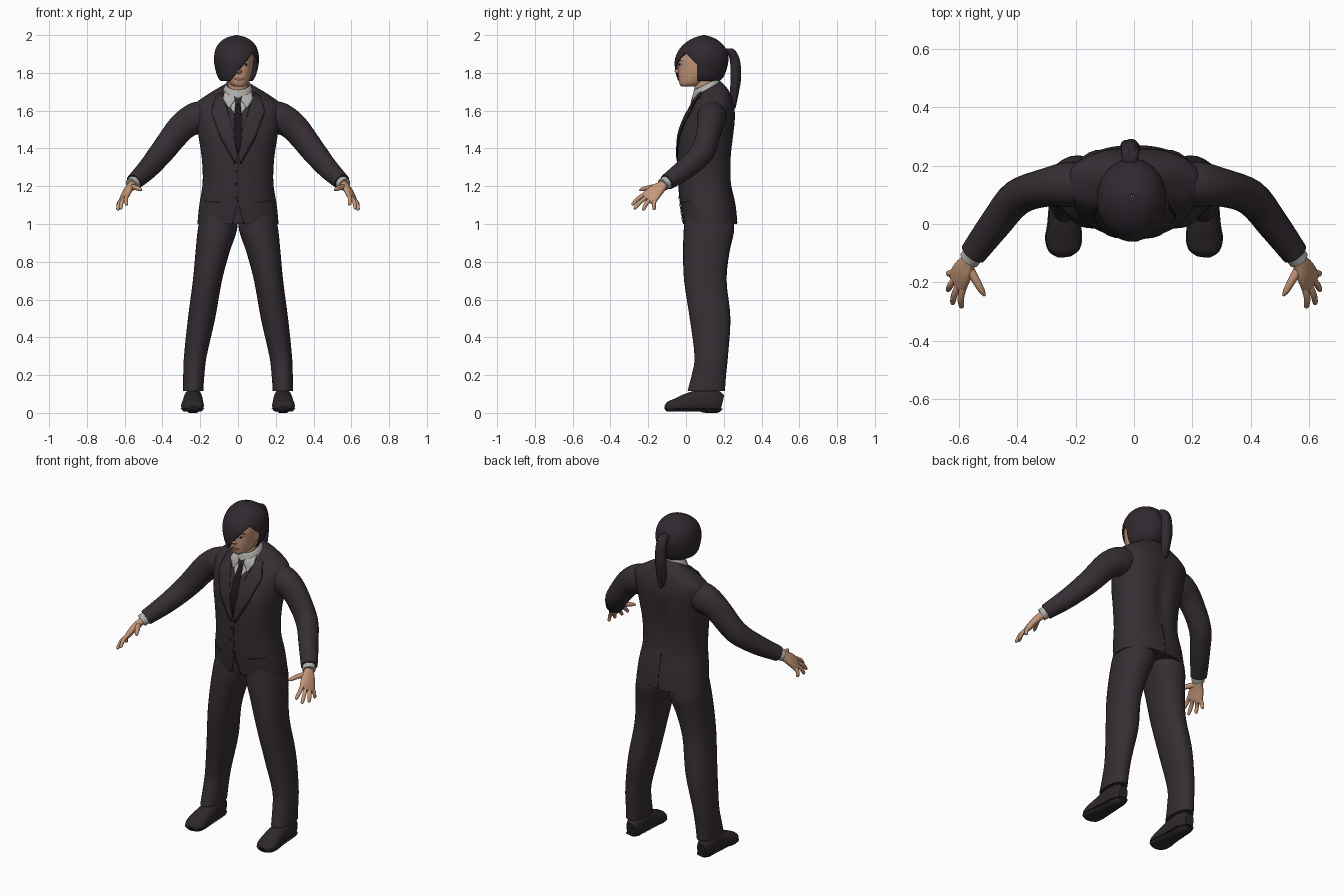
import bpy, bmesh, math
from mathutils import Vector
from mathutils.bvhtree import BVHTree

if "Cube" in bpy.data.objects:
    bpy.data.objects.remove(bpy.data.objects["Cube"])


def material(name, r, g, b):
    m = bpy.data.materials.new(name)
    m.use_nodes = True
    m.diffuse_color = (r, g, b, 1)
    bsdf = m.node_tree.nodes["Principled BSDF"]
    bsdf.inputs["Base Color"].default_value = (r, g, b, 1)
    bsdf.inputs["Roughness"].default_value = 0.8
    return m


SUIT = material("dark plum suit", .036, .027, .034)
HAIR = material("dark hair", .03, .022, .029)
SHOE = material("dark leather", .026, .02, .024)
SEAM = material("black trim", .01, .008, .01)
SKIN = material("skin", .56, .31, .19)
LIPS = material("lips", .36, .15, .1)
SHIRT = material("grey shirt", .43, .43, .41)
EYE = material("eye white", .6, .55, .5)


def finish(name, bm, mat, mirror=False, thickness=0):
    """Turn a bmesh into a smooth shaded object."""
    bmesh.ops.recalc_face_normals(bm, faces=bm.faces)
    mesh = bpy.data.meshes.new(name)
    bm.to_mesh(mesh)
    bm.free()
    mesh.materials.append(mat)
    ob = bpy.data.objects.new(name, mesh)
    bpy.context.collection.objects.link(ob)
    bpy.ops.object.select_all(action='DESELECT')
    ob.select_set(True)
    bpy.context.view_layer.objects.active = ob
    bpy.ops.object.shade_smooth_by_angle(angle=math.radians(45))
    if thickness:
        solid = ob.modifiers.new("thickness", 'SOLIDIFY')
        solid.thickness = thickness
    if mirror:
        mod = ob.modifiers.new("mirror", 'MIRROR')
        mod.use_mirror_merge = False
    return ob


def upright(rows):
    """Level rings from (z, x, half width, front y, back y, tilt)."""
    return [(Vector((x, (f + b) / 2, z)), Vector((r, 0, 0)), Vector((0, (b - f) / 2, tilt)))
            for z, x, r, f, b, tilt in rows]


def along(rows, hint=None):
    """Rings square to a path of (x, y, z, side radius, upper radius)."""
    pts = [Vector(r[:3]) for r in rows]
    out = []
    for i, r in enumerate(rows):
        t = (pts[min(i + 1, len(pts) - 1)] - pts[max(i - 1, 0)]).normalized()
        u = Vector(hint) if hint else Vector((0, 0, 1)).cross(t)
        u = (u - t * u.dot(t)).normalized()
        out.append((pts[i], u * r[3], t.cross(u) * r[4]))
    return out


def blend(a, b, c, d, t):
    return (b * 2 + (c - a) * t + (a * 2 - b * 5 + c * 4 - d) * t**2
            + (b * 3 - a - c * 3 + d) * t**3) / 2


def loft(rings, n=32, power=2, steps=4, caps=True):
    """Skin smoothly interpolated superellipse rings."""
    bm = bmesh.new()
    last = len(rings) - 1
    full = []
    for i in range(last):
        four = [rings[max(0, min(last, k))] for k in range(i - 1, i + 3)]
        for s in range(steps):
            full.append([blend(*(q[j] for q in four), s / steps) for j in range(3)])
    full.append(rings[last])
    loops = []
    for c, u, v in full:
        loop = []
        for k in range(n):
            a = 2 * math.pi * k / n
            ca, sa = [math.copysign(abs(f(a)) ** (2 / power), f(a)) for f in (math.cos, math.sin)]
            loop.append(bm.verts.new(c + u * ca + v * sa))
        loops.append(loop)
    for lo, hi in zip(loops, loops[1:]):
        for k in range(n):
            j = (k + 1) % n
            bm.faces.new((lo[k], lo[j], hi[j], hi[k]))
    if caps:
        bm.faces.new(loops[0])
        bm.faces.new(loops[-1])
    return bm


def plate(name, outline, mat, tree, lift=.003, side=-1, mirror=False):
    """Lay a thin flat x-z outline onto the front or back of a body."""
    bm = bmesh.new()
    face = bm.faces.new([bm.verts.new((x, side, z)) for x, z in outline])
    bmesh.ops.triangulate(bm, faces=[face])
    bmesh.ops.subdivide_edges(bm, edges=bm.edges, cuts=5, use_grid_fill=True)
    for v in bm.verts:
        hit, normal, _, _ = tree.ray_cast(v.co, Vector((0, -side, 0)))
        if hit is None:
            hit, normal, _, _ = tree.find_nearest(Vector((v.co.x, .1 + side * .1, v.co.z)))
        v.co = hit + normal * lift
    return finish(name, bm, mat, mirror, .002)


def tree_of(ob):
    bm = bmesh.new()
    bm.from_mesh(ob.data)
    tree = BVHTree.FromBMesh(bm)
    bm.free()
    return tree


# Jacket body with a hollow down the spine
bm = loft(upright([
    (1.0, 0, .215, -.015, .27, 0), (1.1, 0, .205, -.03, .262, 0), (1.22, 0, .187, -.04, .242, 0),
    (1.35, 0, .192, -.045, .243, 0), (1.47, 0, .21, -.04, .255, 0), (1.57, 0, .225, -.005, .262, 0),
    (1.635, 0, .225, .03, .252, .01), (1.68, 0, .16, .035, .225, .03),
    (1.715, 0, .085, .045, .185, .04)]), n=64, power=2.3)
for v in bm.verts:
    if v.co.y > .13 and v.co.z > 1.05:
        v.co.y -= .018 * math.exp(-(v.co.x / .04) ** 2) * math.exp(-((v.co.z - 1.38) / .18) ** 2)
jacket = finish("jacket_body", bm, SUIT)
body = tree_of(jacket)

# Sleeves, cuffs and trousers
finish("sleeves", loft(along([
    (.14, .14, 1.58, .07, .075), (.22, .135, 1.56, .078, .085), (.3, .125, 1.51, .066, .075),
    (.4, .09, 1.385, .062, .066), (.475, 0, 1.295, .055, .056), (.55, -.1, 1.222, .046, .043)])),
    SUIT, True)
finish("shirt_cuffs", loft(along([
    (.54, -.09, 1.23, .036, .036), (.564, -.122, 1.208, .036, .034)])), SHIRT, True)
finish("trouser_legs", loft(upright([
    (1.06, .1, .095, 0, .24, 0), (.97, .109, .104, -.012, .255, 0), (.85, .135, .09, -.015, .23, 0),
    (.7, .162, .077, -.01, .215, 0), (.5, .193, .072, .02, .235, 0), (.3, .226, .06, .045, .222, 0),
    (.2, .234, .056, .03, .212, 0), (.115, .238, .054, .008, .206, 0)]), power=2.2), SUIT, True)

# Shoes: one shape clamped into upper, sole and heel
SHOE_PATH = [(.238, .192, .05, .028, .045), (.238, .15, .06, .045, .065), (.238, .08, .065, .05, .06),
             (.239, 0, .05, .055, .05), (.241, -.05, .037, .06, .04), (.24, -.09, .03, .05, .03),
             (.238, -.11, .024, .024, .014)]
for name, low, high, grow, rear in (("shoe_uppers", .02, 1, 1, False), ("shoe_soles", .008, .022, 1.06, False),
                                    ("shoe_heels", 0, .022, 1.04, True)):
    bm = loft(along(SHOE_PATH[:3] if rear else SHOE_PATH), power=2.3)
    for v in bm.verts:
        v.co.z = max(low, min(high, v.co.z))
        v.co.x = .239 + (v.co.x - .239) * grow
    finish(name, bm, SHOE, True)

# Hands: palm, four fingers and a thumb
SPREAD = Vector((.45, .72, -.41))
finish("palms", loft(along([
    (.55, -.105, 1.22, .026, .022), (.565, -.125, 1.203, .028, .021), (.585, -.16, 1.175, .042, .02),
    (.603, -.195, 1.138, .047, .016), (.608, -.207, 1.127, .04, .01)], SPREAD), n=24, power=2.4), SKIN, True)
knuckle = Vector((.601, -.192, 1.142))
TIPS = {"index": (.59, -.287, 1.1), "middle": (.622, -.275, 1.078),
        "ring": (.638, -.228, 1.072), "little": (.635, -.168, 1.075)}
for i, (name, tip) in enumerate(TIPS.items()):
    base, tip = knuckle + SPREAD * (i - 1.5) * .024, Vector(tip)
    mid = base.lerp(tip, .5) + Vector((.006, -.003, .005))
    rows = [(*base, .012, .012), (*mid, .011, .011), (*mid.lerp(tip, .8), .009, .009), (*tip, .003, .003)]
    finish(name + "_fingers", loft(along(rows), n=12), SKIN, True)
finish("thumbs", loft(along([
    (.572, -.14, 1.195, .018, .018), (.543, -.19, 1.193, .014, .014),
    (.522, -.228, 1.185, .011, .011), (.511, -.246, 1.179, .004, .004)]), n=12), SKIN, True)

# Neck and head
finish("neck", loft(upright([
    (1.6, 0, .055, .06, .17, 0), (1.72, 0, .054, .045, .165, 0), (1.82, 0, .056, .03, .17, 0)])), SKIN)
head = finish("head", loft(upright([
    (1.727, .004, .022, -.022, .04, 0), (1.74, .004, .045, -.034, .08, 0), (1.78, 0, .068, -.041, .15, 0),
    (1.83, 0, .08, -.042, .18, 0), (1.88, 0, .085, -.043, .19, 0), (1.93, 0, .08, -.02, .18, 0),
    (1.97, 0, .05, .03, .14, 0)]), power=2.2), SKIN)
face = tree_of(head)
finish("nose", loft(along([
    (.006, -.036, 1.862, .007, .005), (.006, -.044, 1.835, .009, .01),
    (.006, -.05, 1.812, .015, .011), (.006, -.038, 1.798, .012, .006)]), n=16), SKIN)
plate("lips", [(-.02, 1.769), (0, 1.777), (.012, 1.777), (.032, 1.769), (.006, 1.758)], LIPS, face)
plate("eyes", [(.024, 1.843), (.04, 1.852), (.056, 1.845), (.04, 1.838)], EYE, face, mirror=True)
plate("irises", [(.034, 1.845), (.04, 1.852), (.046, 1.845), (.04, 1.838)], SEAM, face, .005, mirror=True)
plate("eyebrows", [(.02, 1.857), (.045, 1.868), (.066, 1.862), (.045, 1.862)], HAIR, face, .004, mirror=True)

# Hair cap with a diagonal fringe cut open over one side of the face
bm = loft(upright([
    (1.757, -.008, .085, -.044, .18, 0), (1.79, -.008, .104, -.053, .205, 0),
    (1.86, -.008, .119, -.06, .224, 0), (1.915, -.008, .114, -.042, .218, 0),
    (1.955, -.008, .094, -.008, .19, 0), (1.985, -.008, .056, .04, .148, 0),
    (2.0, -.008, .004, .09, .1, 0)]), n=56, caps=False)
cuts = [(Vector((-.03, 0, 1.77)), Vector((-1.23, 0, 1))), (Vector((0, .062, 0)), Vector((0, 1, 0))),
        (Vector((0, .06, 1.845)), Vector((0, 1, 1)))]
for point, normal in cuts:
    bmesh.ops.bisect_plane(bm, geom=bm.verts[:] + bm.edges[:] + bm.faces[:], plane_co=point, plane_no=normal)
opening = [f for f in bm.faces if all((f.calc_center_median() - p).dot(q) < 0 for p, q in cuts)]
bmesh.ops.delete(bm, geom=opening, context='FACES')
finish("hair_cap", bm, HAIR, thickness=.008)

# Ponytail: a main tail with loose locks round it
TAIL = [(.18, 1.9, .018), (.232, 1.915, .022), (.258, 1.87, .026), (.264, 1.78, .028),
        (.257, 1.69, .022), (.25, 1.6, .005)]
for i in range(5):
    a = 2 * math.pi * i / 5
    dx, dy = .012 * math.cos(a), .009 * math.sin(a)
    rows = [(-.014 + dx * (k > 0), y + dy * (k > 0), z + .012 * (i % 3) * (k > 3), r * .8, r * .7)
            for k, (y, z, r) in enumerate(TAIL)]
    finish("ponytail_lock_%d" % (i + 1), loft(along(rows, (1, 0, 0)), n=14), HAIR)

# Shirt front, collar and tie
finish("collar_band", loft(upright([
    (1.695, 0, .084, .028, .186, .045), (1.742, 0, .064, .042, .174, .032)]), caps=False), SHIRT, thickness=.004)
plate("shirt_front", [(-.06, 1.675), (.06, 1.675), (.045, 1.62), (0, 1.56), (-.045, 1.62)], SHIRT, body)
plate("collar_points", [(.004, 1.672), (.07, 1.7), (.078, 1.66), (.048, 1.608)], SHIRT, body, .007, mirror=True)
plate("tie_blade", [(-.012, 1.64), (.012, 1.64), (.024, 1.54), (.018, 1.42), (0, 1.37), (-.018, 1.42),
                    (-.024, 1.54)], SEAM, body, .006)
plate("tie_knot", [(-.02, 1.672), (.02, 1.672), (.012, 1.635), (-.012, 1.635)], HAIR, body, .009)

# Lapels over a dark edge, front seam, pockets, buttons and back vent
LAPEL = [(.085, 1.695), (.115, 1.675), (.125, 1.63), (.14, 1.6), (.09, 1.46), (.012, 1.32), (.002, 1.36),
         (.03, 1.5), (.06, 1.62)]
plate("lapel_edges", [(x + .004, z - .003) for x, z in LAPEL], SEAM, body, .0035, mirror=True)
plate("lapels", LAPEL, SUIT, body, .007, mirror=True)


def strip(name, x0, z0, x1, z1, side=-1, mirror=False):
    w = Vector((z1 - z0, x0 - x1)).normalized() * .0018
    plate(name, [(x0 - w.x, z0 - w.y), (x0 + w.x, z0 + w.y), (x1 + w.x, z1 + w.y), (x1 - w.x, z1 - w.y)],
          SEAM, body, .002, side, mirror)


strip("front_seam", 0, 1.33, 0, 1.12)
strip("front_hem_edges", 0, 1.12, .03, 1.005, mirror=True)
strip("back_vent", 0, 1.005, 0, 1.2, side=1)
strip("pocket_slits", .09, 1.112, .17, 1.122, mirror=True)
for i, z in enumerate((1.28, 1.21, 1.14)):
    ring = [(-.012 + .007 * math.cos(k * math.pi / 5), z + .007 * math.sin(k * math.pi / 5)) for k in range(10)]
    plate("button_%d" % (i + 1), ring, SEAM, body, .004)
